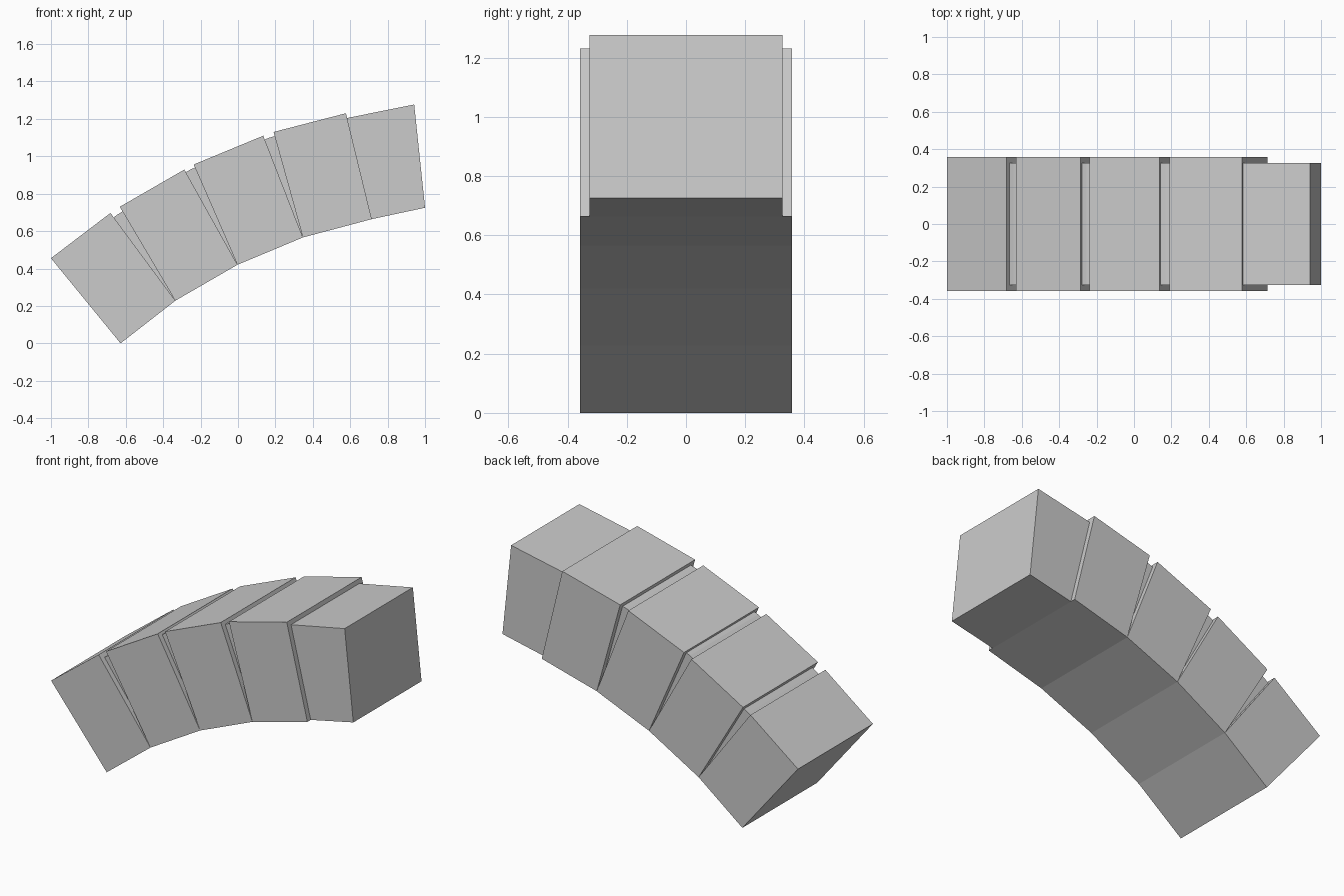
import bpy, bmesh

if "Cube" in bpy.data.objects:
    bpy.data.objects.remove(bpy.data.objects["Cube"])


def extrude_profile(name, profile, half_width):
    """Extrude an x-z outline symmetrically along y."""
    bm = bmesh.new()
    face = bm.faces.new([bm.verts.new((x, -half_width, z)) for x, z in profile])
    new = bmesh.ops.extrude_face_region(bm, geom=[face])["geom"]
    verts = [v for v in new if isinstance(v, bmesh.types.BMVert)]
    bmesh.ops.translate(bm, verts=verts, vec=(0, 2 * half_width, 0))
    bmesh.ops.recalc_face_normals(bm, faces=bm.faces)
    mesh = bpy.data.meshes.new(name)
    bm.to_mesh(mesh)
    bm.free()
    obj = bpy.data.objects.new(name, mesh)
    bpy.context.collection.objects.link(obj)
    return obj


# Underside joints of the arch, and the top edge of each stone
joints = [(-0.628, 0.0), (-0.335, 0.228), (-0.003, 0.42), (0.347, 0.566), (0.715, 0.664)]
tops = [((-1.0, 0.455), (-0.682, 0.697)), ((-0.632, 0.73), (-0.287, 0.929)),
        ((-0.237, 0.956), (0.135, 1.11)), ((0.19, 1.13), (0.577, 1.23))]

# Wedge-shaped arch stones
for i, (left, right) in enumerate(tops):
    extrude_profile(f"arch_stone_{i + 1}",
                    [joints[i], joints[i + 1], right, left], 0.358)

# Narrower mortar core: fills the gaps and projects from the upper end
core_bottom = [(-0.46, 0.14)] + [(x, z + 0.003) for x, z in joints[1:4]] + [(0.715, 0.664), (1.0, 0.725)]
core_top = [(0.942, 1.277), (0.575, 1.203), (0.168, 1.100),
            (-0.254, 0.930), (-0.645, 0.688), (-0.80, 0.575)]
extrude_profile("mortar_core", core_bottom + core_top, 0.326)
